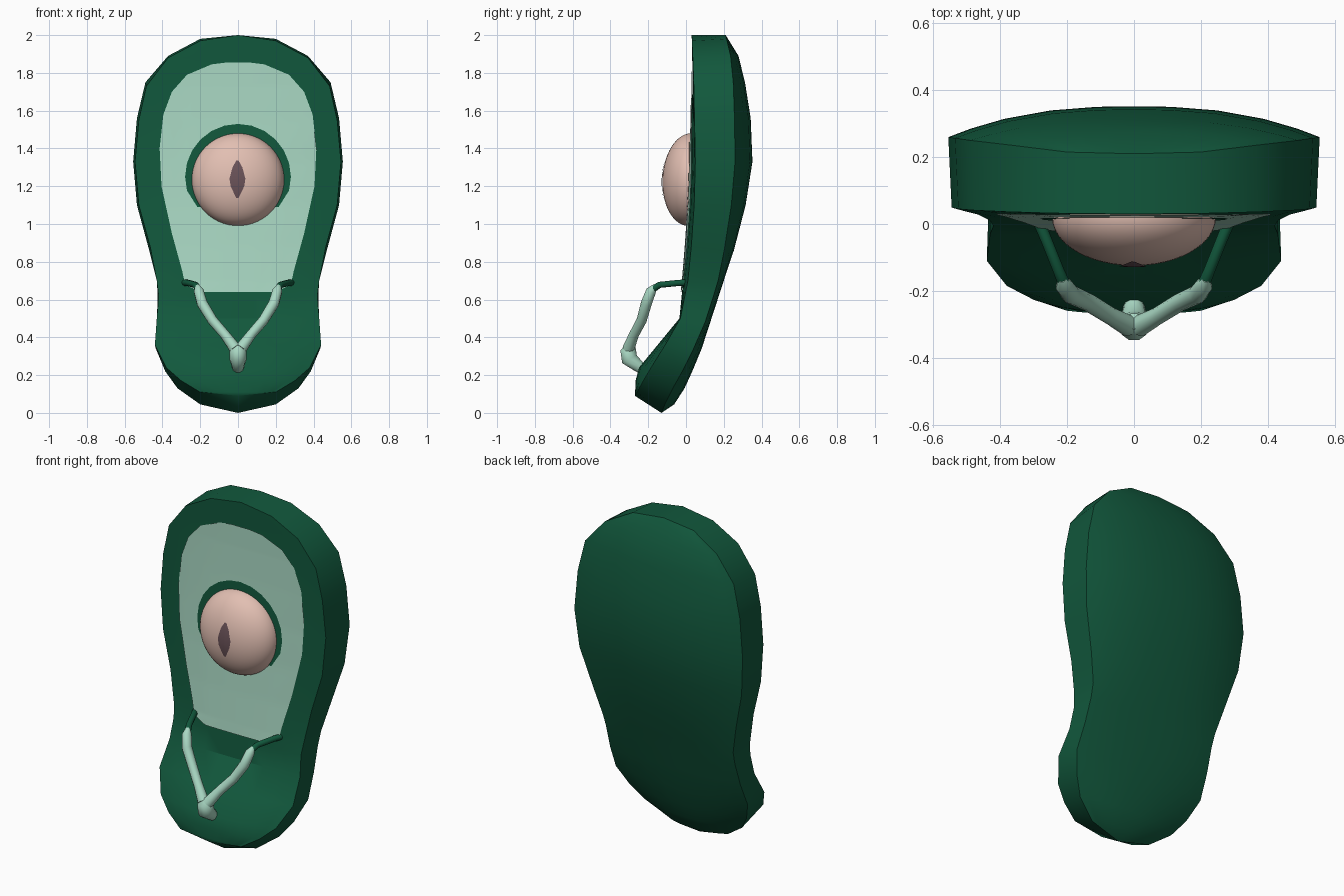
import bpy, bmesh, math
from mathutils import Vector
from mathutils.bvhtree import BVHTree

if "Cube" in bpy.data.objects:
    bpy.data.objects.remove(bpy.data.objects["Cube"])


def material(name, rgb):
    m = bpy.data.materials.new(name)
    m.diffuse_color = (*rgb, 1)
    m.use_nodes = True
    m.node_tree.nodes["Principled BSDF"].inputs["Base Color"].default_value = m.diffuse_color
    return m


GREEN = material("dark green", (0.0058, 0.098, 0.046))
PALE = material("pale green", (0.40, 0.69, 0.55))
TAN = material("pinkish tan", (0.76, 0.52, 0.445))
BROWN = material("dull brown", (0.145, 0.085, 0.098))


def interp(table, z):
    """Linear lookup in a table of (z, value), z descending."""
    for (z0, v0), (z1, v1) in zip(table, table[1:]):
        if z >= z1:
            return v0 + (v1 - v0) * (z0 - z) / (z0 - z1)
    return table[-1][1]


def finish(bm, name, mat, angle=35):
    bmesh.ops.remove_doubles(bm, verts=bm.verts, dist=1e-4)
    bmesh.ops.recalc_face_normals(bm, faces=bm.faces)
    me = bpy.data.meshes.new(name)
    bm.to_mesh(me)
    bm.free()
    me.materials.append(mat)
    ob = bpy.data.objects.new(name, me)
    bpy.context.collection.objects.link(ob)
    activate(ob)
    bpy.ops.object.shade_smooth_by_angle(angle=math.radians(angle))
    return ob


def activate(ob):
    bpy.ops.object.select_all(action='DESELECT')
    ob.select_set(True)
    bpy.context.view_layer.objects.active = ob


def quads(bm, grid):
    """Skin a grid of points, skipping collapsed corners."""
    vs = [[bm.verts.new(p) for p in row] for row in grid]
    for a, b in zip(vs, vs[1:]):
        for i in range(len(a) - 1):
            bm.faces.new((a[i], a[i + 1], b[i + 1], b[i]))
    bmesh.ops.dissolve_degenerate(bm, edges=bm.edges, dist=1e-5)


# Sole: front and back outlines (z, half width) with rim and centre depths
front = [(2, 0), (1.97, .2), (1.88, .37), (1.73, .485), (1.55, .525), (1.33, .545),
         (1.1, .525), (.88, .465), (.7, .43), (.62, .42), (.5, .43), (.36, .44),
         (.24, .38), (.17, .3), (.11, .2), (.09, 0)]
back = [(2, 0), (1.98, .2), (1.89, .37), (1.75, .49), (1.56, .535), (1.33, .555),
        (1.1, .535), (.86, .47), (.7, .43), (.62, .425), (.48, .43), (.34, .435),
        (.22, .385), (.13, .32), (.045, .2), (0, 0)]
front_rim = [(2, .03), (1.8, .04), (1.3, .05), (1, .04), (.7, .01), (.5, -.03),
             (.36, -.11), (.2, -.21), (.09, -.27)]
front_mid = [(2, .03), (1.8, .035), (1.5, .03), (1.2, .02), (1, .01), (.7, -.015),
             (.5, -.035), (.36, -.15), (.22, -.265), (.09, -.27)]
back_rim = [(2, .21), (1.9, .235), (1.7, .255), (1.3, .26), (1, .23), (.7, .17),
            (.5, .11), (.34, .04), (.22, -.02), (.13, -.07), (.05, -.11), (0, -.13)]
back_mid = [(2, .21), (1.87, .29), (1.6, .34), (1.35, .355), (1, .3), (.7, .2),
            (.3, .07), (.06, -.04), (0, -.13)]
US = [-1, -.88, -.7, -.45, -.2, 0, .2, .45, .7, .88, 1]


def cap(outline, rim, mid):
    rows = []
    for z, w in outline:
        r, m = interp(rim, z), interp(mid, z)
        rows.append([Vector((w * u, r + (m - r) * (1 - abs(u) ** 2.5), z)) for u in US])
    return rows


bm = bmesh.new()
f, b = cap(front, front_rim, front_mid), cap(back, back_rim, back_mid)
quads(bm, f)
quads(bm, b)
for side in (0, -1):
    quads(bm, [[fr[side], br[side]] for fr, br in zip(f, b)])
sole = finish(bm, "sole", GREEN, 32)


# Thin panels laid on the front of another part
def panel(name, outline, target, lift, mat, steps=8, x0=0):
    me = target.data
    tree = BVHTree.FromPolygons([target.matrix_world @ v.co for v in me.vertices],
                                [p.vertices[:] for p in me.polygons])
    zs = []
    for (za, _), (zb, _) in zip(outline, outline[1:]):
        zs += [za + (zb - za) * i / steps for i in range(steps)]
    zs.append(outline[-1][0])
    grid = []
    for z in zs:
        w, row = interp(outline, z), []
        for i in range(25):
            x = x0 + w * (i / 12 - 1)
            hit = tree.ray_cast(Vector((x, -2, z)), Vector((0, 1, 0)))[0]
            row.append(Vector((x, hit.y - lift, z)))
        grid.append(row)
    p = bmesh.new()
    quads(p, grid)
    bmesh.ops.remove_doubles(p, verts=p.verts, dist=1e-4)
    ob = finish(p, name, mat)
    # make sure the panel faces forwards
    if sum(q.normal.y for q in ob.data.polygons) > 0:
        ob.data.flip_normals()
    return ob


insole = panel("insole", [(1.855, .06), (1.845, .14), (1.79, .27), (1.7, .35), (1.58, .395),
                          (1.4, .415), (1.2, .405), (.95, .35), (.75, .295), (.68, .28),
                          (.64, .2)], sole, .007, PALE)
arc = [(1.25 + .28 * math.cos(math.radians(a)), .28 * math.sin(math.radians(a)))
       for a in range(0, 106, 15)]
panel("pit_hollow", arc + [(1.09, .215)], insole, .004, GREEN, 4)

# Pit: flattened ball with a slit on its front
bm = bmesh.new()
bmesh.ops.create_uvsphere(bm, u_segments=48, v_segments=28, radius=1)
for v in bm.verts:
    z = 1.235 + v.co.z * .245
    v.co = (v.co.x * .245, .02 + v.co.y * .145 + (z - 1.235) * .03, z)
pit = finish(bm, "pit", TAN, 60)
panel("pit_slit", [(1.336, .006), (1.3, .026), (1.24, .042), (1.2, .036), (1.137, .006)],
      pit, .004, BROWN, 4, -.003)


# Straps: tapered tubes through (x, y, z, radius)
def tube(name, pts, mat):
    cu = bpy.data.curves.new(name, 'CURVE')
    cu.dimensions = '3D'
    cu.bevel_depth = 1
    cu.bevel_resolution = 3
    cu.use_fill_caps = True
    sp = cu.splines.new('POLY')
    sp.points.add(len(pts) - 1)
    for q, (x, y, z, r) in zip(sp.points, pts):
        q.co = (x, y, z, 1)
        q.radius = r
    cu.materials.append(mat)
    ob = bpy.data.objects.new(name, cu)
    bpy.context.collection.objects.link(ob)
    activate(ob)
    bpy.ops.object.convert(target='MESH')
    bpy.ops.object.shade_smooth_by_angle(angle=math.radians(60))


for s, side in ((-1, "left"), (1, "right")):
    tube(side + "_strap_anchor", [(s * .29, .02, .69, .018), (s * .265, -.04, .688, .017),
         (s * .225, -.14, .678, .017), (s * .21, -.175, .655, .018)], GREEN)
    tube(side + "_strap", [(s * .215, -.165, .672, .012), (s * .208, -.185, .645, .027),
         (s * .19, -.21, .58, .029), (s * .135, -.235, .49, .027),
         (s * .07, -.275, .415, .026), (s * .015, -.305, .34, .032)], PALE)
tube("toe_post", [(0, -.215, .22, .026), (0, -.255, .25, .034), (0, -.3, .285, .046),
                  (0, -.305, .325, .045), (0, -.29, .36, .026)], PALE)
